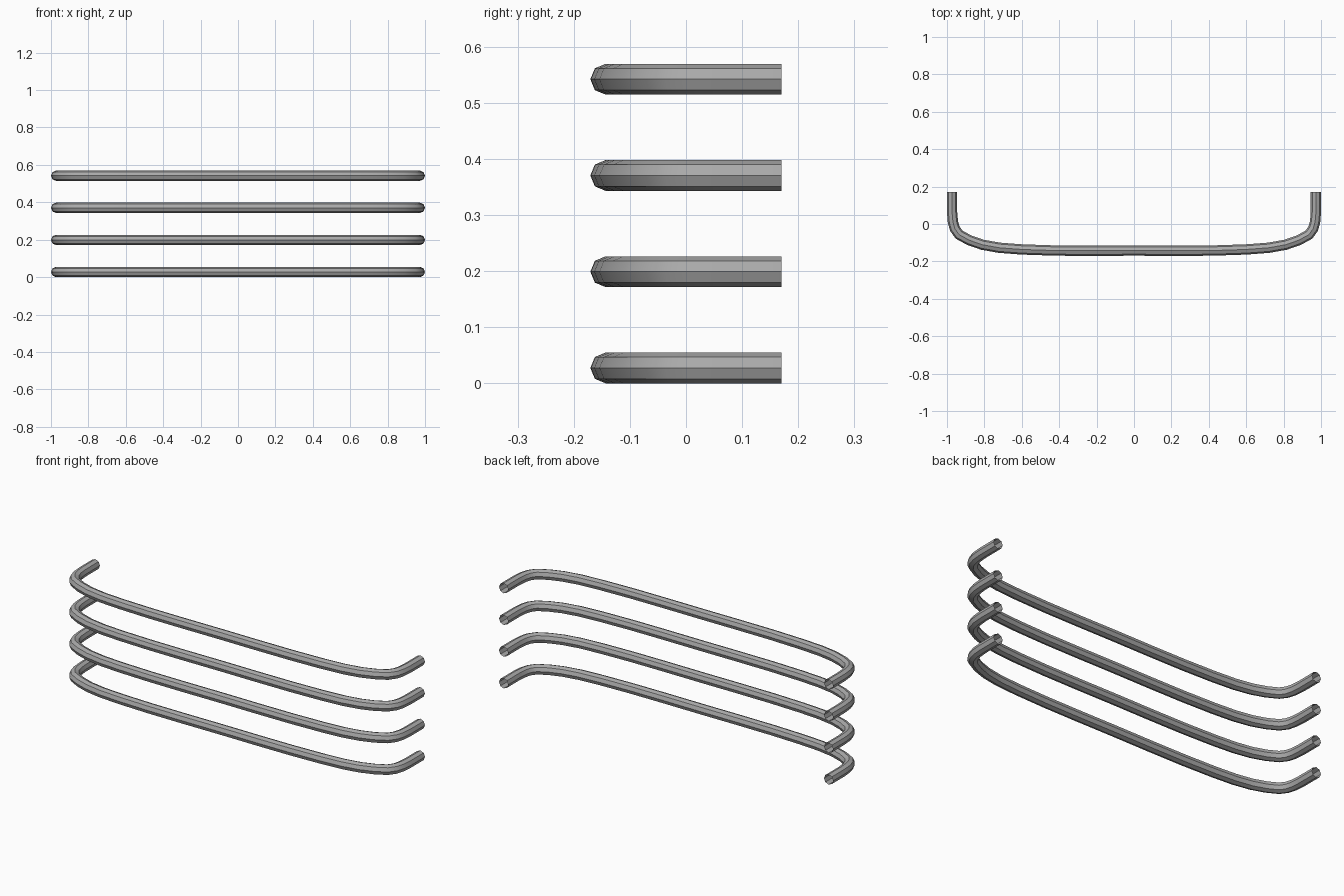
import bpy
import bmesh
from math import cos, sin, pi
from mathutils import Vector

cube = bpy.data.objects.get("Cube")
if cube:
    bpy.data.objects.remove(cube)

RADIUS = 0.0275
SIDES = 8
SPACING = 0.1715
RAILS = 4

steel = bpy.data.materials.new("grey_steel")
steel.use_nodes = True
colour = (0.4, 0.4, 0.4, 1)
steel.diffuse_color = colour
steel.node_tree.nodes["Principled BSDF"].inputs["Base Color"].default_value = colour

# Half of the rail's centre line, from the middle to the left end
half = [(0.22, -0.143), (0.42, -0.142), (0.6, -0.136), (0.72, -0.127),
        (0.81, -0.111), (0.88, -0.087), (0.935, -0.057), (0.958, -0.025),
        (0.968, 0.01), (0.9725, 0.06), (0.9725, 0.17)]
path = [Vector((-x, y, 0)) for x, y in reversed(half)]
path += [Vector((0, -0.142, 0))] + [Vector((x, y, 0)) for x, y in half]


def make_rail(name, z):
    """Sweep an octagon along the path with mitred joints and open ends."""
    bm = bmesh.new()
    rings = []
    for i, p in enumerate(path):
        before = (p - path[i - 1]).normalized() if i else None
        after = (path[i + 1] - p).normalized() if i < len(path) - 1 else None
        before, after = before or after, after or before
        along = (before + after).normalized()
        side = Vector((along.y, -along.x, 0)) / along.dot(after)
        ring = []
        for k in range(SIDES):
            a = 2 * pi * k / SIDES
            offset = side * cos(a) + Vector((0, 0, sin(a)))
            ring.append(bm.verts.new(p + offset * RADIUS))
        rings.append(ring)
    for r, s in zip(rings, rings[1:]):
        for k in range(SIDES):
            n = (k + 1) % SIDES
            bm.faces.new((r[k], r[n], s[n], s[k]))
    bmesh.ops.recalc_face_normals(bm, faces=bm.faces)
    mesh = bpy.data.meshes.new(name)
    bm.to_mesh(mesh)
    bm.free()
    mesh.materials.append(steel)
    rail = bpy.data.objects.new(name, mesh)
    rail.location.z = z
    bpy.context.collection.objects.link(rail)
    return rail


# Stack of identical bent rails
bpy.ops.object.select_all(action="DESELECT")
for i in range(RAILS):
    rail = make_rail(f"bent_rail_{i + 1}", RADIUS + i * SPACING)
    rail.select_set(True)
    bpy.context.view_layer.objects.active = rail
bpy.ops.object.shade_smooth_by_angle()
